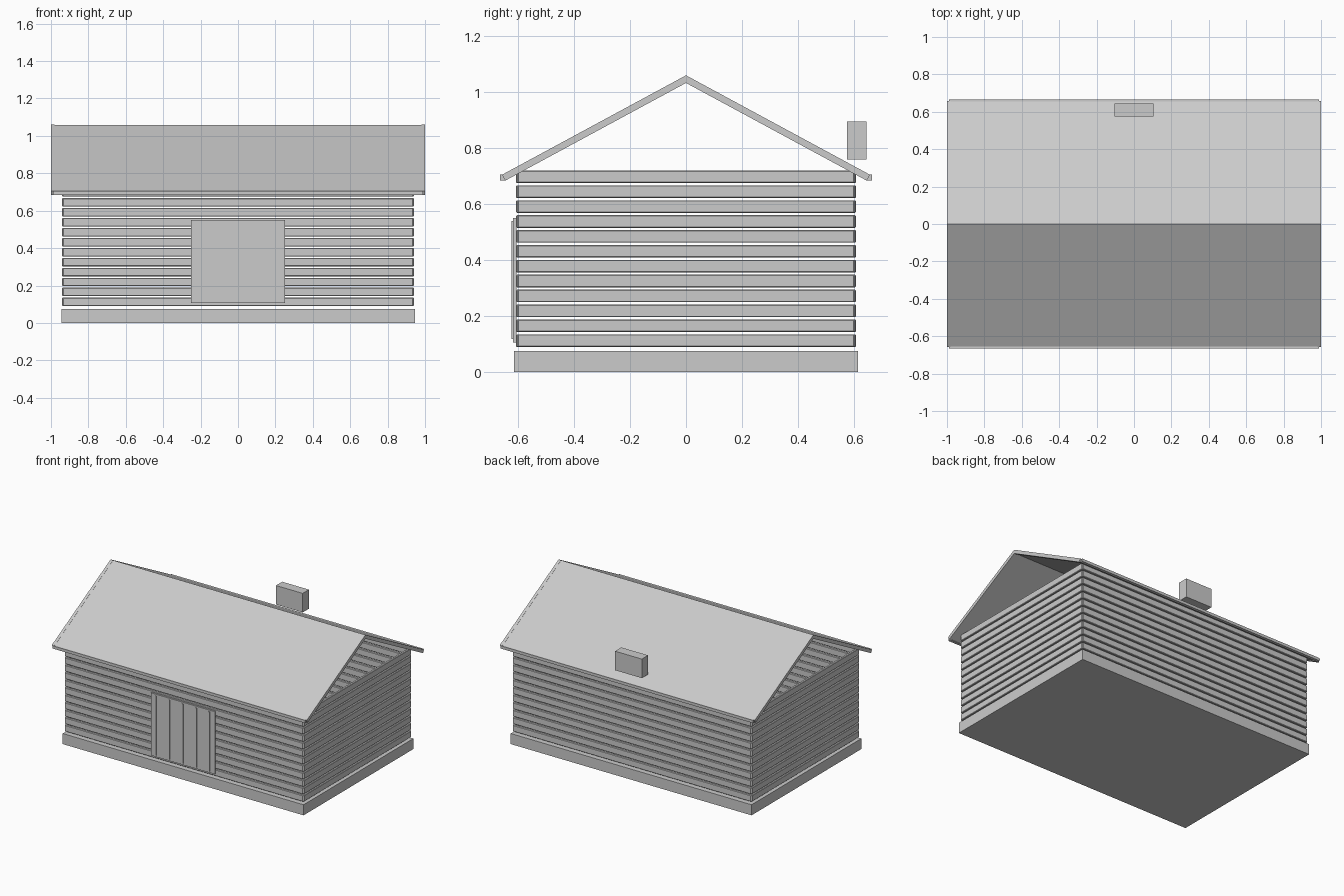
import bpy, math
from mathutils import Matrix

if "Cube" in bpy.data.objects:
    bpy.data.objects.remove(bpy.data.objects["Cube"])

# One plain colour for the whole cabin
grey = bpy.data.materials.new("plain_grey")
grey.diffuse_color = (0.6, 0.6, 0.6, 1)
grey.use_nodes = True
grey.node_tree.nodes["Principled BSDF"].inputs["Base Color"].default_value = grey.diffuse_color


def box(name, lo, hi, tilt=0, pivot=(0, 0, 0), bevel=0):
    """Box between two corners, optionally tilted about x and moved to a pivot."""
    verts = [(x, y, z) for x in (lo[0], hi[0]) for y in (lo[1], hi[1]) for z in (lo[2], hi[2])]
    faces = [(0, 1, 3, 2), (4, 6, 7, 5), (0, 4, 5, 1), (2, 3, 7, 6), (0, 2, 6, 4), (1, 5, 7, 3)]
    mesh = bpy.data.meshes.new(name)
    mesh.from_pydata(verts, [], faces)
    mesh.transform(Matrix.Translation(pivot) @ Matrix.Rotation(tilt, 4, 'X'))
    mesh.materials.append(grey)
    obj = bpy.data.objects.new(name, mesh)
    bpy.context.collection.objects.link(obj)
    if bevel:
        mod = obj.modifiers.new("edge", 'BEVEL')
        mod.width = bevel
        mod.segments = 1
    return obj


# Foundation slab
box("foundation", (-0.945, -0.615, 0), (0.945, 0.615, 0.075))

# Spaced wall planks, open between the rows
for i in range(12):
    z = 0.09 + i * 0.0532
    for s, side in ((-1, "front"), (1, "back")):
        a, b = sorted((s * 0.588, s * 0.607))
        box(f"{side}_plank_{i}", (-0.935, a, z), (0.935, b, z + 0.045), bevel=0.003)
    for s, side in ((-1, "left"), (1, "right")):
        a, b = sorted((s * 0.922, s * 0.94))
        box(f"{side}_plank_{i}", (a, -0.602, z), (b, 0.602, z + 0.045), bevel=0.003)

# Door panel with five battens
box("door", (-0.25, -0.617, 0.106), (0.25, -0.606, 0.55))
for i in range(5):
    x = -0.21 + i * 0.105
    box(f"door_batten_{i}", (x - 0.004, -0.623, 0.118), (x + 0.004, -0.616, 0.54))

# Roof slopes with rake and eave trim
angle = math.atan2(0.355, 0.657)
length = math.hypot(0.355, 0.657)
ridge = (0, 0, 1.06)
for s, side in ((-1, "front"), (1, "back")):
    tilt = -s * angle

    def slope(name, x0, x1, d0, d1, z0, z1):
        a, b = sorted((s * d0, s * d1))
        box(f"{side}_{name}", (x0, a, z0), (x1, b, z1), tilt, ridge)

    slope("roof_panel", -0.99, 0.99, 0, length, -0.02, -0.001)
    slope("left_rake_trim", -1.0, -0.98, 0, length, -0.024, 0)
    slope("right_rake_trim", 0.98, 1.0, 0, length, -0.024, 0)
    a, b = sorted((s * 0.645, s * 0.665))
    box(f"{side}_eave_trim", (-0.99, a, 0.685), (0.99, b, 0.705))

# Chimney block above the back slope
box("chimney", (-0.105, 0.575, 0.76), (0.105, 0.645, 0.895))
